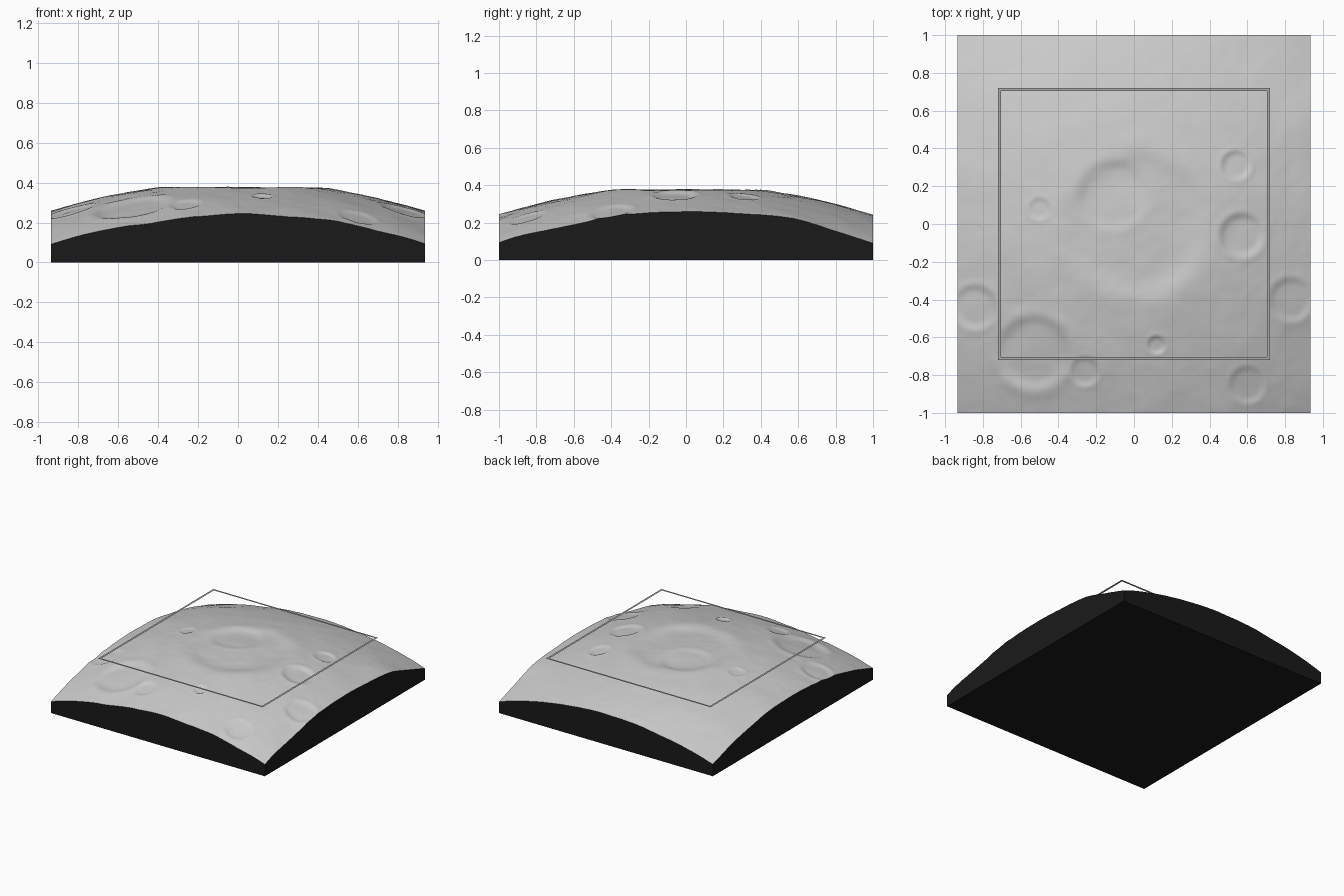
import bpy, bmesh, math
from mathutils import Vector, noise

if "Cube" in bpy.data.objects:
    bpy.data.objects.remove(bpy.data.objects["Cube"])

HX, HY = 0.935, 1.0      # half sizes of the block
NX, NY = 150, 160        # terrain grid cells
R, TOP = 3.2, 0.40       # planet curvature and crown height

# craters: x, y, radius, depth, rim height
CRATERS = [
    (0.02, 0.00, 0.40, 0.022, 0.003),
    (-0.53, -0.68, 0.20, 0.014, 0.004),
    (-0.11, 0.15, 0.19, 0.007, 0.002),
    (0.57, -0.06, 0.12, 0.012, 0.003),
    (0.54, 0.31, 0.08, 0.009, 0.003),
    (0.12, -0.64, 0.05, 0.009, 0.003),
    (-0.26, -0.78, 0.08, 0.008, 0.002),
    (-0.84, -0.44, 0.12, 0.009, 0.003),
    (0.83, -0.40, 0.12, 0.010, 0.002),
    (0.60, -0.85, 0.10, 0.007, 0.002),
    (-0.50, 0.08, 0.06, 0.006, 0.002),
]
# broad swells: x, y, width, height
SWELLS = [
    (0.93, 0.55, 0.18, 0.014), (0.93, -0.60, 0.20, -0.012),
    (-0.45, -1.0, 0.22, -0.010), (0.05, -1.0, 0.12, 0.006),
    (0.45, -1.0, 0.15, 0.008), (0.30, -0.33, 0.12, 0.004),
]


def height(x, y):
    z = TOP - R + math.sqrt(R * R - x * x - y * y)
    for cx, cy, r, depth, rim in CRATERS:
        d = math.hypot(x - cx, y - cy) / r
        if d < 2:
            z -= depth / (1 + math.exp((d - 0.85) * 14))
            z += rim * math.exp(-((d - 1.05) / 0.18) ** 2)
    for cx, cy, w, h in SWELLS:
        z += h * math.exp(-((x - cx) ** 2 + (y - cy) ** 2) / (w * w))
    rough = noise.fractal(Vector((x * 4, y * 4, 3.7)), 1.0, 2.0, 4)
    return z + 0.0045 * rough


def grid_point(i, j):
    x = -HX + 2 * HX * i / NX
    y = -HY + 2 * HY * j / NY
    return x, y, height(x, y)


def make_object(name, bm, color=None):
    mesh = bpy.data.meshes.new(name)
    bm.to_mesh(mesh)
    bm.free()
    obj = bpy.data.objects.new(name, mesh)
    bpy.context.collection.objects.link(obj)
    if color:
        mat = bpy.data.materials.new(name + "_color")
        mat.diffuse_color = color
        mat.use_nodes = True
        mat.node_tree.nodes["Principled BSDF"].inputs["Base Color"].default_value = mat.diffuse_color
        mesh.materials.append(mat)
    return obj


# curved cratered surface
bm = bmesh.new()
rows = [[bm.verts.new(grid_point(i, j)) for i in range(NX + 1)] for j in range(NY + 1)]
for j in range(NY):
    for i in range(NX):
        f = bm.faces.new((rows[j][i], rows[j][i + 1], rows[j + 1][i + 1], rows[j + 1][i]))
        f.smooth = True
make_object("terrain_surface", bm)

# black side walls and bottom, following the terrain border
bm = bmesh.new()
border = [(i, 0) for i in range(NX)] + [(NX, j) for j in range(NY)]
border += [(i, NY) for i in range(NX, 0, -1)] + [(0, j) for j in range(NY, 0, -1)]
upper = [bm.verts.new(grid_point(i, j)) for i, j in border]
lower = [bm.verts.new((v.co.x, v.co.y, 0)) for v in upper]
n = len(border)
for k in range(n):
    m = (k + 1) % n
    bm.faces.new((lower[k], lower[m], upper[m], upper[k]))
bm.faces.new(lower[::-1])
make_object("block_base", bm, (0.01, 0.01, 0.01, 1))

# flat square scale frame touching the crown
bm = bmesh.new()
corners = [(-1, -1), (1, -1), (1, 1), (-1, 1)]
outer, inner = [[bm.verts.new((a * s, b * s, 0.381)) for a, b in corners]
                for s in (0.72, 0.703)]
for k in range(4):
    m = (k + 1) % 4
    bm.faces.new((outer[k], outer[m], inner[m], inner[k]))
make_object("scale_frame", bm, (0.4, 0.4, 0.4, 1))
